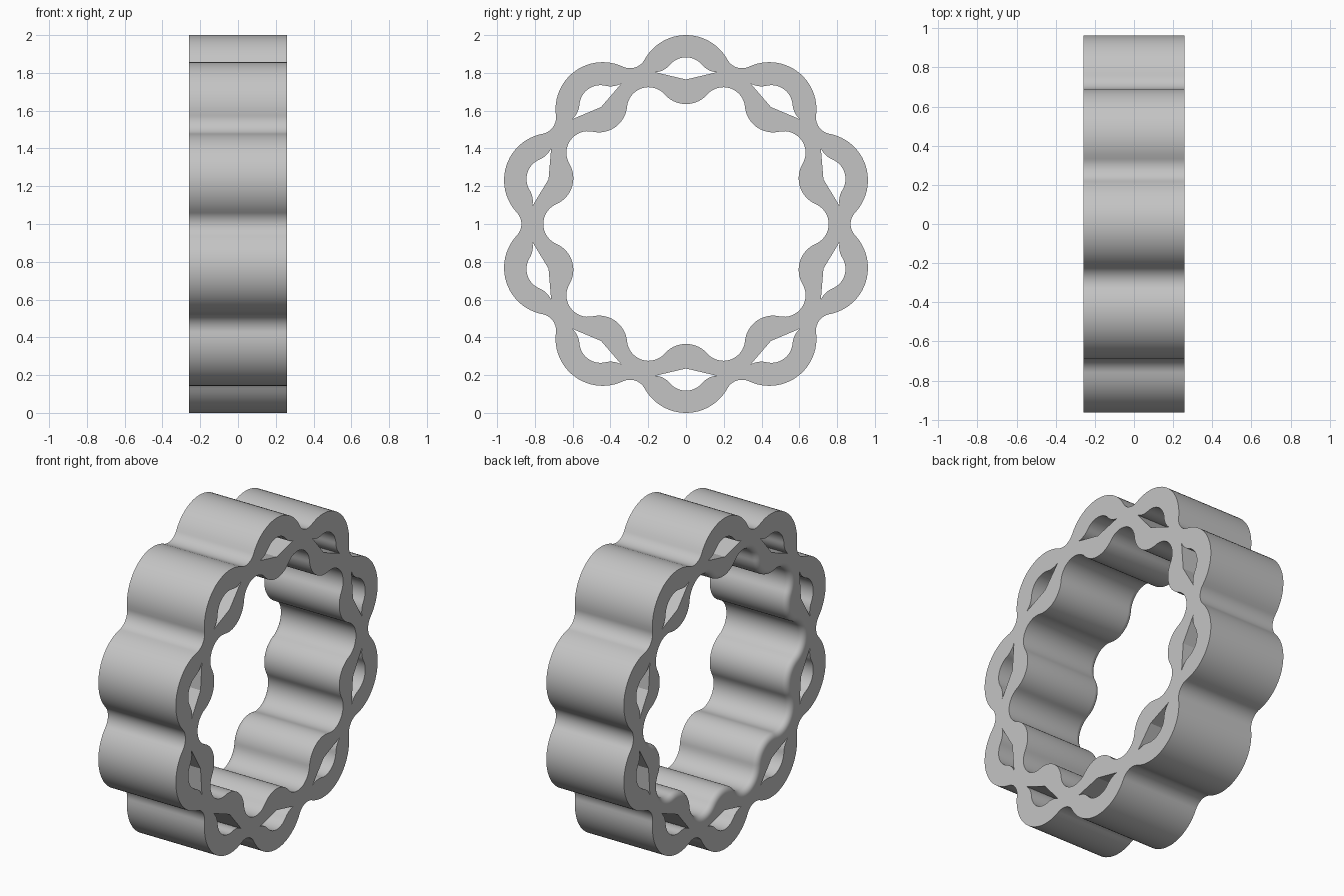
import bpy, bmesh
from math import pi, sin, cos, atan2, hypot, radians

cube = bpy.data.objects.get("Cube")
if cube:
    bpy.data.objects.remove(cube, do_unlink=True)

LOBES = 10
HALF = pi / LOBES
WIDTH = 0.259      # half width along x
ROUND = 0.035      # rounding of one inner rim


def arc(dist, frame, radius, start, end, steps):
    """Arc about a point at polar (dist, frame); angles are relative to frame."""
    pts = []
    for i in range(steps):
        a = frame + start + (end - start) * i / steps
        pts.append((dist * cos(frame) + radius * cos(a),
                    dist * sin(frame) + radius * sin(a)))
    return pts


def scalloped(c, r, d, inward):
    """Closed outline of lobes (distance c, radius r) blended by valleys at distance d."""
    side, rad = d * sin(HALF), d * cos(HALF) - c
    blend = hypot(side, rad) - r
    phi = atan2(side, rad)
    psi = atan2(-c * sin(HALF), c * cos(HALF) - d)
    pts = []
    for k in range(LOBES):
        a = pi / 2 + 2 * HALF * k
        pts += arc(c, a, r, -phi, phi - 2 * pi if inward else phi, 24)
        pts += arc(d, a + HALF, blend, psi, -psi if inward else -2 * pi - psi, 16)
    return pts


def window(k):
    """Domed opening with pointed corners and a shallow V floor."""
    half = []
    for i in range(11):
        t = radians(90 - 5 * i)
        half.append((0.112 * cos(t), 0.77 + 0.112 * sin(t)))
    for i in range(1, 9):
        t = radians(220 + 46 * i / 8)
        half.append((0.17 + 0.11 * cos(t), 0.913 + 0.11 * sin(t)))
    loop = half + [(0, 0.765)] + [(-x, y) for x, y in half[:0:-1]]
    a = 2 * HALF * k
    return [(x * cos(a) - y * sin(a), x * sin(a) + y * cos(a)) for x, y in loop]


bm = bmesh.new()
caps = {0: [], -1: []}


def wall(rows):
    """Skin a list of (x, outline) rows and remember the end loops for the caps."""
    rings = [[bm.verts.new((x, y, z + 1)) for y, z in pts] for x, pts in rows]
    n = len(rings[0])
    for lo, hi in zip(rings, rings[1:]):
        for i in range(n):
            j = (i + 1) % n
            bm.faces.new((lo[i], lo[j], hi[j], hi[i]))
    for end in caps:
        ring = rings[end]
        caps[end] += [bm.edges.get((ring[i], ring[(i + 1) % n])) for i in range(n)]


# Outer wall
outer = scalloped(0.75, 0.25, 0.96, False)
wall([(-WIDTH, outer), (WIDTH, outer)])

# Inner wall, with one softly rounded rim
rows = []
for i in range(6, -1, -1):
    t = pi / 2 * i / 6
    rows.append((-WIDTH + ROUND * (1 - sin(t)),
                 scalloped(0.785, 0.15 - ROUND * (1 - cos(t)), 0.641, True)))
rows.append((WIDTH, rows[-1][1]))
wall(rows)

# Openings through the band
for k in range(LOBES):
    hole = window(k)
    wall([(-WIDTH, hole), (WIDTH, hole)])

# Flat end faces
for edges in caps.values():
    bmesh.ops.triangle_fill(bm, use_beauty=True, use_dissolve=False, edges=edges)
bmesh.ops.recalc_face_normals(bm, faces=bm.faces)

mesh = bpy.data.meshes.new("scalloped_ring")
bm.to_mesh(mesh)
bm.free()
ring = bpy.data.objects.new("scalloped_ring", mesh)
bpy.context.collection.objects.link(ring)

# Plain grey
grey = bpy.data.materials.new("plain_grey")
grey.use_nodes = True
colour = (0.55, 0.55, 0.55, 1)
grey.diffuse_color = colour
grey.node_tree.nodes["Principled BSDF"].inputs["Base Color"].default_value = colour
mesh.materials.append(grey)

bpy.ops.object.select_all(action='DESELECT')
ring.select_set(True)
bpy.context.view_layer.objects.active = ring
bpy.ops.object.shade_smooth_by_angle(angle=radians(20))
